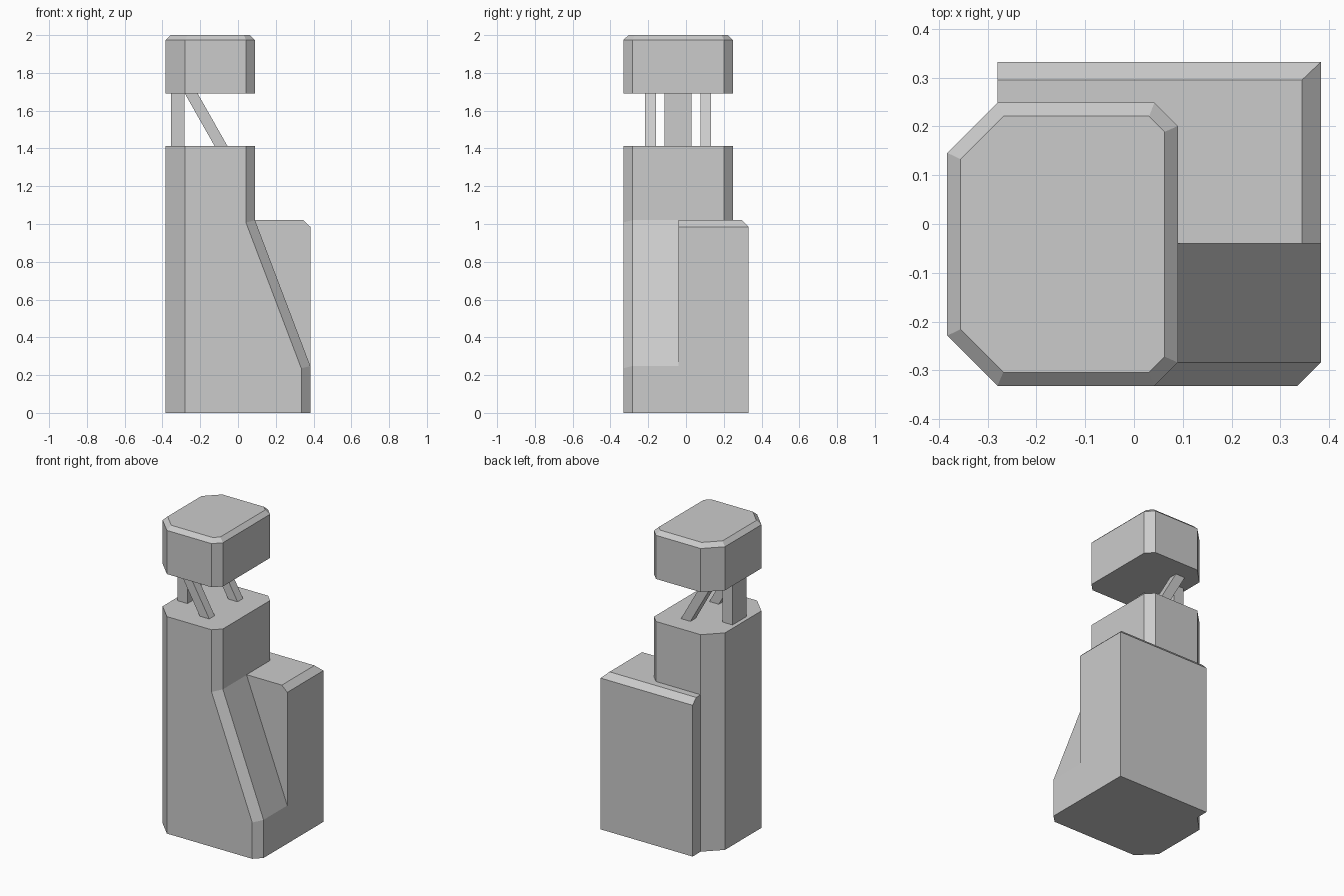
import bpy, bmesh

if "Cube" in bpy.data.objects:
    bpy.data.objects.remove(bpy.data.objects["Cube"])

# Build a closed flat-faced solid through rings of (x, y, z) points
def loft(name, rings):
    bm = bmesh.new()
    loops = [[bm.verts.new(p) for p in r] for r in rings]
    n = len(rings[0])
    bm.faces.new(loops[0])
    bm.faces.new(loops[-1])
    for a, b in zip(loops, loops[1:]):
        for i in range(n):
            j = (i + 1) % n
            bm.faces.new((a[i], a[j], b[j], b[i]))
    bmesh.ops.recalc_face_normals(bm, faces=bm.faces)
    me = bpy.data.meshes.new(name)
    bm.to_mesh(me)
    bm.free()
    ob = bpy.data.objects.new(name, me)
    bpy.context.collection.objects.link(ob)
    return ob

def rect(x0, x1, y0, y1, z):
    return [(x0, y0, z), (x1, y0, z), (x1, y1, z), (x0, y1, z)]

# Rectangle with large left cuts (cl) and small right cuts (cr)
def octagon(x0, x1, y0, y1, cl, cr, z):
    return [(x0 + cl, y0, z), (x1 - cr, y0, z), (x1, y0 + cr, z), (x1, y1 - cr, z),
            (x1 - cr, y1, z), (x0 + cl, y1, z), (x0, y1 - cl, z), (x0, y0 + cl, z)]

X, Y = 0.383, 0.332
plan = (-X, 0.09, -Y, 0.249, 0.103, 0.048)

# Tower with sloping foot on the right
def foot(z, dz):
    r = octagon(*plan, z)
    r[1] = (X - 0.048, -Y, max(z - dz, 0))
    r[2] = (X, -Y + 0.048, z)
    r[3] = (X, -0.04, z)
    return r

shoulder = octagon(*plan, 1.02)
shoulder[1] = (0.042, -Y, 1.008)
loft("tower", [foot(0, 0), foot(0.248, 0.012), shoulder, octagon(*plan, 1.413)])

# Rear block, bevelled along its back and right top edges
loft("rear_block", [rect(-0.28, X, -0.04, Y, 0),
                    rect(-0.28, X, -0.04, Y, 0.985),
                    rect(-0.28, X - 0.039, -0.04, Y - 0.037, 1.022)])

# Head with bevelled top
loft("head", [octagon(*plan, 1.69), octagon(*plan, 1.974),
              octagon(-0.356, 0.063, -0.304, 0.221, 0.088, 0.032, 2.0)])

# Neck post and mirrored slanted struts
yc = -0.042
loft("neck_post", [rect(-0.356, -0.284, yc - 0.072, yc + 0.072, z) for z in (1.413, 1.69)])
for side, s in (("front", -1), ("back", 1)):
    y = yc + s * 0.146
    loft(side + "_strut", [rect(-0.124, -0.056, y - 0.028, y + 0.028, 1.413),
                           rect(-0.281, -0.213, y - 0.028, y + 0.028, 1.69)])
